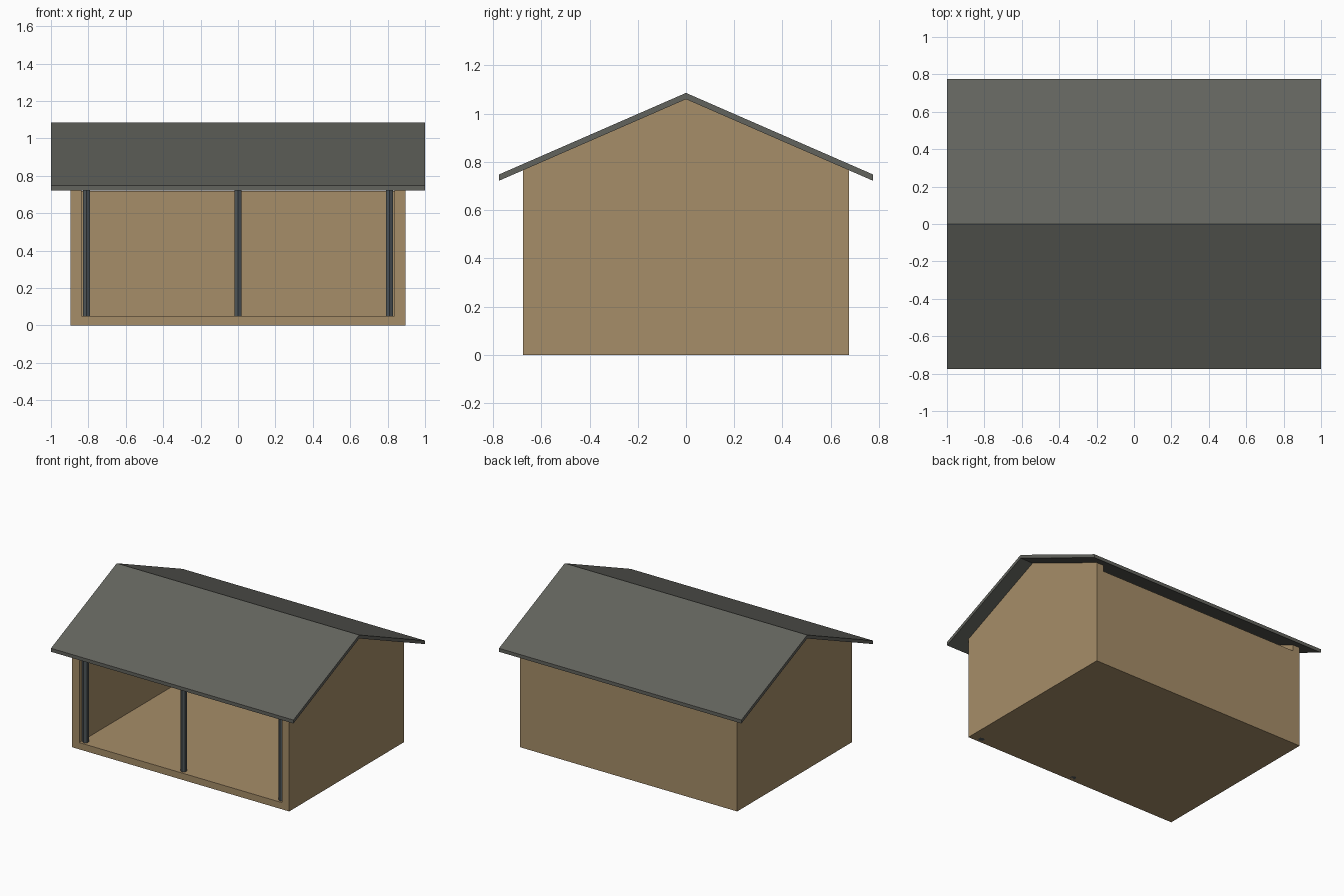
import bpy, bmesh, math

if "Cube" in bpy.data.objects:
    bpy.data.objects.remove(bpy.data.objects["Cube"])


def material(name, r, g, b):
    """Flat colour given as sRGB 0-255, stored as linear."""
    def lin(c):
        c /= 255
        return c / 12.92 if c <= 0.04045 else ((c + 0.055) / 1.055) ** 2.4
    m = bpy.data.materials.new(name)
    m.diffuse_color = (lin(r), lin(g), lin(b), 1)
    m.use_nodes = True
    m.node_tree.nodes["Principled BSDF"].inputs["Base Color"].default_value = m.diffuse_color
    return m


WOOD = material("tan wood", 166, 141, 104)
ROOFING = material("grey roofing", 98, 99, 93)
METAL = material("dark post grey", 79, 86, 89)


def finish(name, bm, mat):
    bmesh.ops.recalc_face_normals(bm, faces=bm.faces)
    me = bpy.data.meshes.new(name)
    bm.to_mesh(me)
    bm.free()
    me.materials.append(mat)
    ob = bpy.data.objects.new(name, me)
    bpy.context.collection.objects.link(ob)
    return ob


def extrude_x(name, profile, x0, x1, mat):
    """Extrude a (y, z) outline from x0 to x1."""
    bm = bmesh.new()
    face = bm.faces.new([bm.verts.new((x0, y, z)) for y, z in profile])
    ext = bmesh.ops.extrude_face_region(bm, geom=[face])
    verts = [v for v in ext["geom"] if isinstance(v, bmesh.types.BMVert)]
    bmesh.ops.translate(bm, verts=verts, vec=(x1 - x0, 0, 0))
    return finish(name, bm, mat)


def rect(y0, y1, z0, z1):
    return [(y0, z0), (y1, z0), (y1, z1), (y0, z1)]


HX, HY = 0.895, 0.675         # half footprint
T = 0.058                     # wall thickness
EAVE_Y, EAVE_Z = 0.775, 0.722
RIDGE, ROOF_T = 1.06, 0.026   # ridge underside and roof thickness
SLOPE = (RIDGE - EAVE_Z) / EAVE_Y


def under_roof(y):
    return RIDGE - SLOPE * abs(y)


# Floor slab and the lower back wall, set between the gable walls
extrude_x("floor", rect(-HY, HY, 0, 0.05), -HX + T, HX - T, WOOD)
extrude_x("back_wall", rect(HY - T, HY, 0.05, 0.72), -HX + T, HX - T, WOOD)

# Gable side walls
wall_top = under_roof(HY)
gable = [(-HY, 0), (HY, 0), (HY, wall_top), (0, RIDGE), (-HY, wall_top)]
extrude_x("left_wall", gable, -HX, -HX + T, WOOD)
extrude_x("right_wall", gable, HX - T, HX, WOOD)

# Folded roof sheet with plumb-cut eaves
roof = [(-EAVE_Y, EAVE_Z), (0, RIDGE), (EAVE_Y, EAVE_Z),
        (EAVE_Y, EAVE_Z + ROOF_T), (0, RIDGE + ROOF_T), (-EAVE_Y, EAVE_Z + ROOF_T)]
extrude_x("roof", roof, -1, 1, ROOFING)

# Six-sided front posts, one edge facing forward
POST_Y, POST_R, POST_TOP = -0.64, 0.0225, 0.77
for name, x in (("left_post", -0.81), ("middle_post", 0), ("right_post", 0.81)):
    bm = bmesh.new()
    ring = [bm.verts.new((x + POST_R * math.sin(a), POST_Y + POST_R * math.cos(a), 0))
            for a in (i * math.pi / 3 for i in range(6))]
    face = bm.faces.new(ring)
    ext = bmesh.ops.extrude_face_region(bm, geom=[face])
    top = [v for v in ext["geom"] if isinstance(v, bmesh.types.BMVert)]
    bmesh.ops.translate(bm, verts=top, vec=(0, 0, POST_TOP))
    finish(name, bm, METAL)
